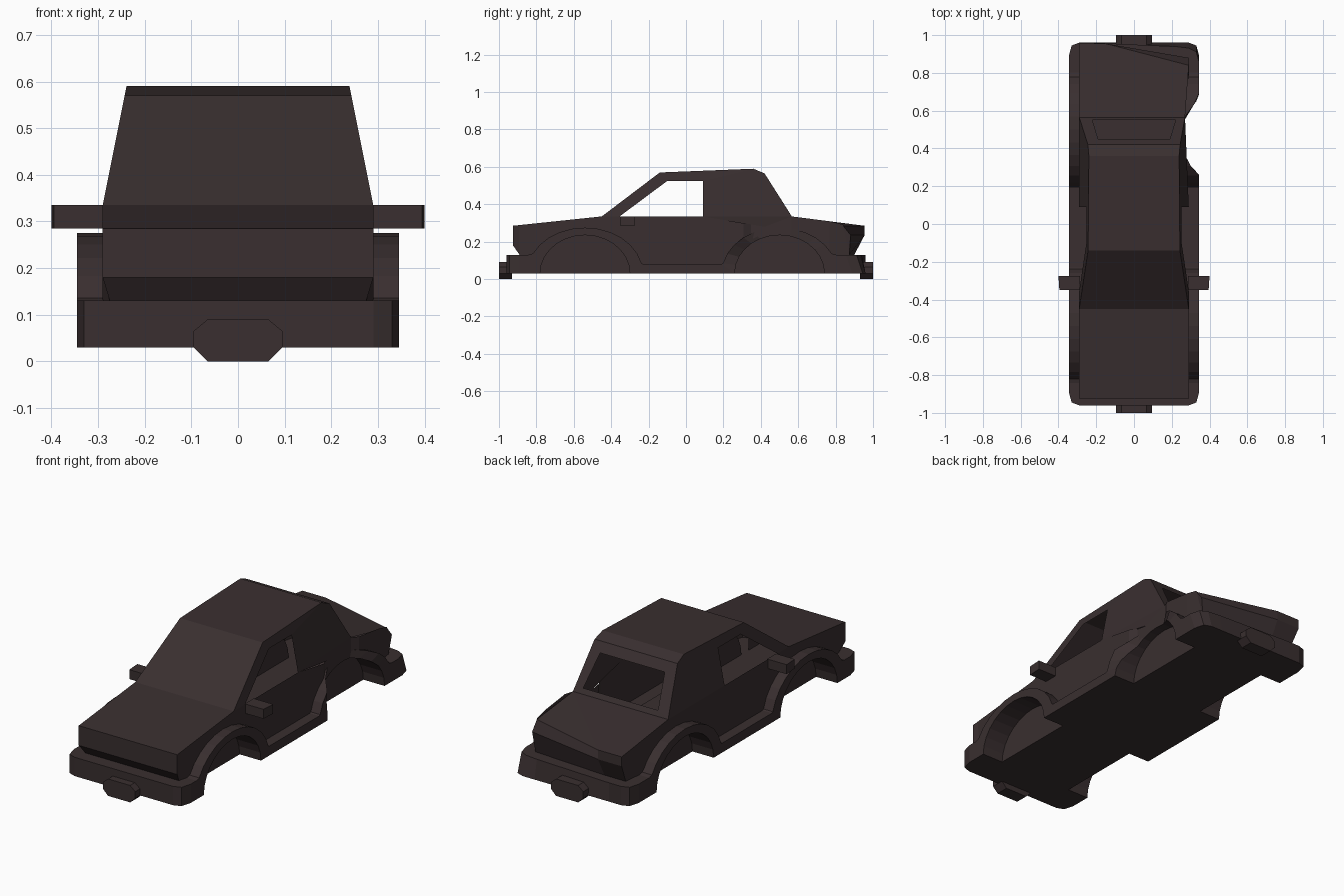
import bpy, bmesh
from math import sin, cos, pi

cube = bpy.data.objects.get("Cube")
if cube:
    bpy.data.objects.remove(cube, do_unlink=True)

paint = bpy.data.materials.new("dark_brown_paint")
paint.use_nodes = True
colour = (0.041, 0.028, 0.029, 1)
paint.diffuse_color = colour
paint.node_tree.nodes["Principled BSDF"].inputs["Base Color"].default_value = colour


def interp(y, pts):
    """Height of a polyline of (y, z) points at y."""
    for (y0, z0), (y1, z1) in zip(pts, pts[1:]):
        if y <= y1:
            return z0 + (z1 - z0) * max(0, y - y0) / max(y1 - y0, 1e-6)
    return pts[-1][1]


# Crash damage on the rear corner of the +x side
DENT = [(-1, .345), (.26, .345), (.34, .27), (.57, .27), (.67, .345), (1, .345)]


def dent(p):
    x, y, z = p
    if x > 0:
        if z < .45:
            x = min(x, interp(y, DENT))
        if x > .2 and z > .2:
            y = min(y, .84 if z > .26 else .88)
        elif y > .88 and .1 < z < .2 and x > .05:
            y -= .12 * (x - .05)
    return x, y, z


def make(name, faces, dented=True):
    """Object from faces given as corner points, welded together."""
    bm = bmesh.new()
    for f in faces:
        bm.faces.new([bm.verts.new(dent(p) if dented else p) for p in f])
    bmesh.ops.remove_doubles(bm, verts=bm.verts, dist=.0005)
    bmesh.ops.dissolve_degenerate(bm, edges=bm.edges, dist=.0005)
    bmesh.ops.recalc_face_normals(bm, faces=bm.faces)
    me = bpy.data.meshes.new(name)
    bm.to_mesh(me)
    bm.free()
    me.materials.append(paint)
    ob = bpy.data.objects.new(name, me)
    bpy.context.scene.collection.objects.link(ob)
    return ob


def grid(rows):
    """Quads between neighbouring rows of points."""
    return [(a[i], a[i + 1], b[i + 1], b[i])
            for a, b in zip(rows, rows[1:]) for i in range(len(a) - 1)]


def prism(name, outline, depth_axis, lo, hi):
    def put(p, d):
        p = list(p)
        p.insert(depth_axis, d)
        return tuple(p)
    a, b = [put(p, lo) for p in outline], [put(p, hi) for p in outline]
    return make(name, [a, b] + grid([a + a[:1], b + b[:1]]), False)


def arch(c, ry, rz, cut=0, n=14):
    """Wheel arch points from front to back."""
    out = []
    for k in range(n + 1):
        t = cut + (pi - 2 * cut) * k / n
        out.append((c - ry * cos(t), .03 + rz * sin(t)))
    return out


FRONT, REAR = -.54, .5
SIDES = ((1, "left"), (-1, "right"))

# Lower body: side walls, hood, trunk, nose and tail, hollow inside
belt = [(-.925, .285), (-.45, .335), (.09, .335), (.42, .28), (.565, .335), (.955, .285)]
under = [(-.925, .18), (-.89, .13)] + arch(FRONT, .27, .22, .17) \
    + arch(REAR, .27, .22, .17) + [(.90, .13), (.955, .235)]
ys = sorted({p[0] for p in belt + under})


def wall(s, y, z):
    return (s * (.275 if abs(y) > .85 and z < .15 else .29), y, z)


body = []
for s, _ in SIDES:
    body += grid([[wall(s, y, interp(y, belt)) for y in ys],
                  [wall(s, y, interp(y, under)) for y in ys]])
body += grid([[wall(s, y, z) for s in (-1, 1)] for y, z in
              ((-.45, .335), (-.925, .285), (-.925, .18), (-.89, .13))])
el, er = wall(-1, .565, .335), wall(1, .565, .335)
tl, tm, tr = wall(-1, .955, .285), (-.15, .955, .285), wall(1, .955, .285)
body += [(el, er, tm, tl), (er, tr, tm)]
body += grid([[wall(-1, y, z), (-.15, y, z), wall(1, y, z)] for y, z in
              ((.955, .285), (.955, .235), (.90, .13))])
make("lower_body", body)


# Cabin: thin shell with open side and rear windows
def cab(s, y, z):
    return (s * (.29 - .2 * max(0, z - .335)), y, z)


A, B, C, D, E = (-.45, .335), (-.14, .57), (.36, .59), (.42, .565), (.565, .335)
W1, W2, W3, W4 = (-.355, .335), (-.10, .525), (.09, .525), (.09, .335)
crease = (.42, .28)
cabin = []
for s, _ in SIDES:
    for f in ((A, B, W2, W1), (B, C, W3, W2), (W3, C, D, E, W4), (W4, E, crease)):
        cabin.append([cab(s, *p) for p in f])
cabin += grid([[cab(s, *p) for s in (-1, 1)] for p in (A, B, C, D)])
frame = [cab(-1, *D), cab(1, *D), cab(1, *E), cab(-1, *E)]
glass = [(-.19, .45, .517), (.19, .45, .517), (.22, .55, .36), (-.22, .55, .36)]
cabin += grid([frame + frame[:1], glass + glass[:1]])
make("cabin", cabin)

# Skirts: bumper ends, wheel arch flares and sills as one strip per side
pairs = [((-.96, .13), (-.96, .03))]
for c in (FRONT, REAR):
    for (oy, oz), inner in zip(arch(c, .31, .245), arch(c, .24, .205)):
        outer_side = abs(oy) > abs(c)
        pairs.append(((oy, max(oz, .13 if outer_side else .08)), inner))
pairs.append(((.96, .13), (.96, .03)))
layers = [(.22, .96), (.29, .96), (.33, .945), (.345, .89)]


def across(s, p):
    return [(s * x, max(-lim, min(lim, p[0])), p[1]) for x, lim in layers]


for s, side in SIDES:
    rings = [across(s, b) + across(s, t)[::-1] for t, b in pairs]
    faces = grid(rings)
    for t, b in (pairs[0], pairs[-1]):
        faces += grid([across(s, t), across(s, b)])
    make(side + "_skirt", faces)
    # Inner wall closing each wheel well
    for c, where in ((FRONT, "front"), (REAR, "rear")):
        make(f"{side}_{where}_wheel_well",
             [[(s * .22, y, z) for y, z in arch(c, .24, .205)]], False)
    # Door mirror
    prism(side + "_mirror", [(s * .285, -.35), (s * .395, -.35), (s * .4, -.275), (s * .285, -.275)],
          2, .285, .335)

# Floor pan
make("floor", [[(-.22, -.96, .03), (.22, -.96, .03), (.22, .96, .03), (-.22, .96, .03)]], False)

# Bumper centres and their eight-sided plates
plate = [(-.065, 0), (.065, 0), (.095, .03), (.095, .065),
         (.065, .09), (-.065, .09), (-.095, .065), (-.095, .03)]
for s, where in ((-1, "front"), (1, "rear")):
    box = [(-.22, .03), (.22, .03), (.22, .13), (-.22, .13)]
    rows = [[(x, s * y, z) for x, z in box + box[:1]] for y in (.84, .96)]
    make(where + "_bumper", grid(rows) + [rows[1][:4]])
    prism(where + "_bumper_plate", plate, 1, s * .93, s)
